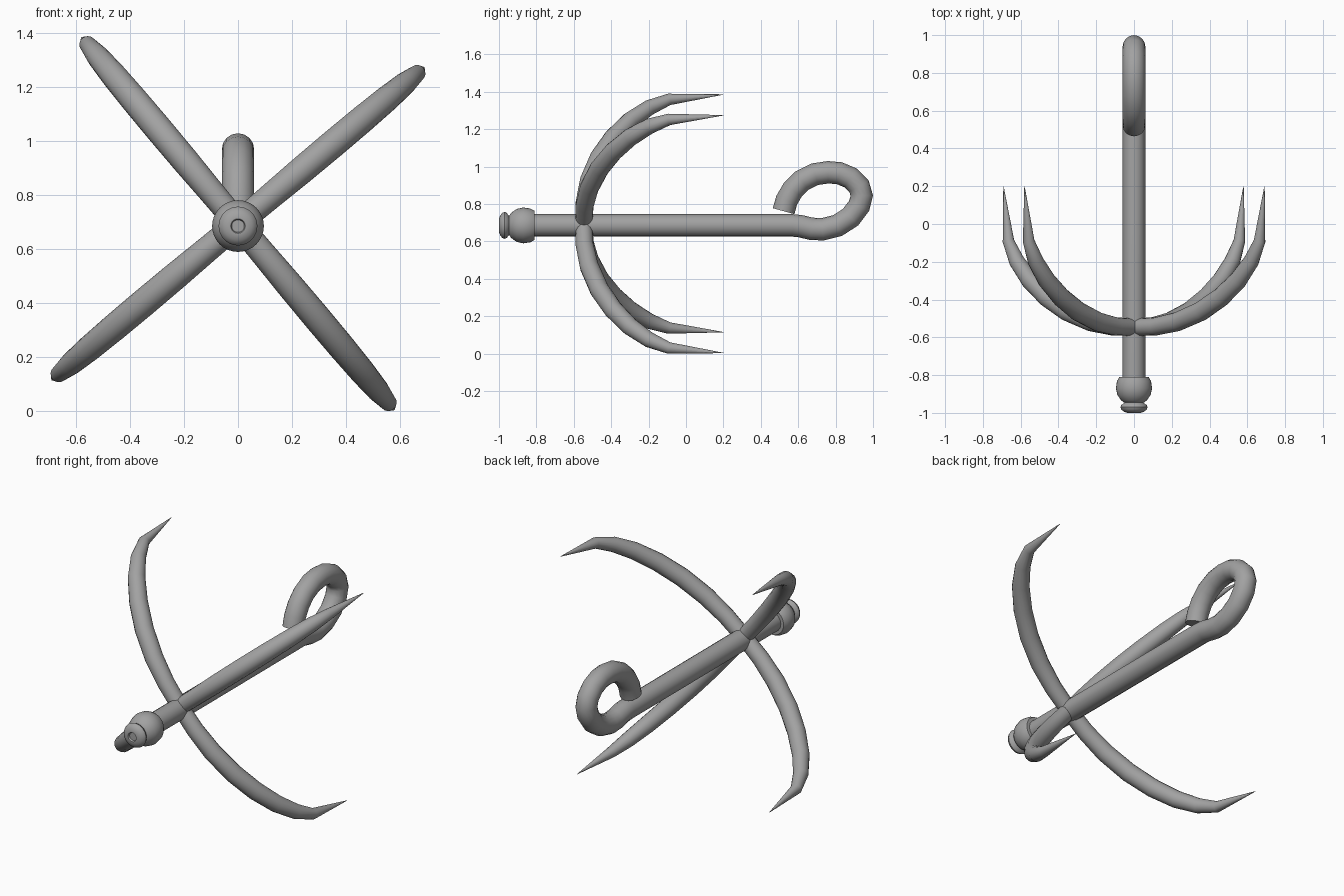
import bpy, bmesh
from math import sin, cos, radians, pi

if "Cube" in bpy.data.objects:
    bpy.data.objects.remove(bpy.data.objects["Cube"])

AXIS_Z = 0.686

metal = bpy.data.materials.new("dark_metal")
metal.diffuse_color = (0.36, 0.36, 0.36, 1)
metal.use_nodes = True
metal.node_tree.nodes["Principled BSDF"].inputs["Base Color"].default_value = metal.diffuse_color


def finish(name, data, angle=40):
    """Place the part, turn curves into meshes, smooth it and colour it."""
    obj = bpy.data.objects.new(name, data)
    bpy.context.collection.objects.link(obj)
    bpy.ops.object.select_all(action='DESELECT')
    obj.select_set(True)
    bpy.context.view_layer.objects.active = obj
    if obj.type == 'CURVE':
        bpy.ops.object.convert(target='MESH')
        obj = bpy.context.view_layer.objects.active
    bpy.ops.object.shade_smooth_by_angle(angle=radians(angle))
    obj.data.materials.clear()
    obj.data.materials.append(metal)


def tube(name, points, radii):
    """Round bar following a path, with a radius at every point."""
    cu = bpy.data.curves.new(name, 'CURVE')
    cu.dimensions = '3D'
    cu.bevel_depth = 1.0
    cu.bevel_resolution = 6
    cu.use_fill_caps = True
    cu.twist_mode = 'MINIMUM'
    sp = cu.splines.new('POLY')
    sp.points.add(len(points) - 1)
    for p, co, r in zip(sp.points, points, radii):
        p.co = (*co, 1)
        p.radius = r
    finish(name, cu)


def lathe(name, profile, n=32):
    """Revolve (y, radius) points around the shaft axis."""
    bm = bmesh.new()
    rings = []
    for y, r in profile:
        rings.append([bm.verts.new((r * cos(2 * pi * i / n), y, AXIS_Z + r * sin(2 * pi * i / n)))
                      for i in range(n)])
    for a, b in zip(rings, rings[1:]):
        for i in range(n):
            j = (i + 1) % n
            bm.faces.new((a[i], a[j], b[j], b[i]))
    bm.faces.new(rings[0])
    bm.faces.new(rings[-1])
    bmesh.ops.recalc_face_normals(bm, faces=bm.faces)
    me = bpy.data.meshes.new(name)
    bm.to_mesh(me)
    bm.free()
    finish(name, me)


# Knob and end button
lathe("end_knob", [(-0.81, 0.078), (-0.832, 0.09), (-0.87, 0.096), (-0.905, 0.088),
                   (-0.935, 0.067), (-0.95, 0.045)])
lathe("end_button", [(-0.94, 0.045), (-0.95, 0.055), (-0.958, 0.067), (-0.97, 0.072),
                     (-0.983, 0.067), (-0.994, 0.052), (-1.0, 0.035), (-1.0, 0.027),
                     (-0.99, 0.023)])

# Straight shaft running into the curled rope eye
shaft = [(-0.83, AXIS_Z), (0.57, AXIS_Z), (0.61, 0.682), (0.67, 0.668), (0.73, 0.665),
         (0.81, 0.685), (0.88, 0.73), (0.925, 0.79), (0.94, 0.845), (0.925, 0.895),
         (0.88, 0.94), (0.82, 0.965), (0.76, 0.97), (0.69, 0.96), (0.62, 0.925),
         (0.57, 0.875), (0.538, 0.82), (0.522, 0.762)]
tube("shaft_and_eye", [(0, y, z) for y, z in shaft], [0.06] * len(shaft))

# Four tapering prongs: (distance from axis, y, radius)
prong = [(0, -0.547, 0.046), (0.15, -0.542, 0.048), (0.30, -0.517, 0.051),
         (0.46, -0.463, 0.052), (0.60, -0.388, 0.051), (0.72, -0.297, 0.048),
         (0.81, -0.197, 0.042), (0.868, -0.09, 0.031), (0.902, 0.2, 0.001)]
for k in range(4):
    a = radians(40 + 90 * k)
    tube(f"prong_{k + 1}",
         [(d * cos(a), y, 0.695 + d * sin(a)) for d, y, r in prong],
         [r for d, y, r in prong])
